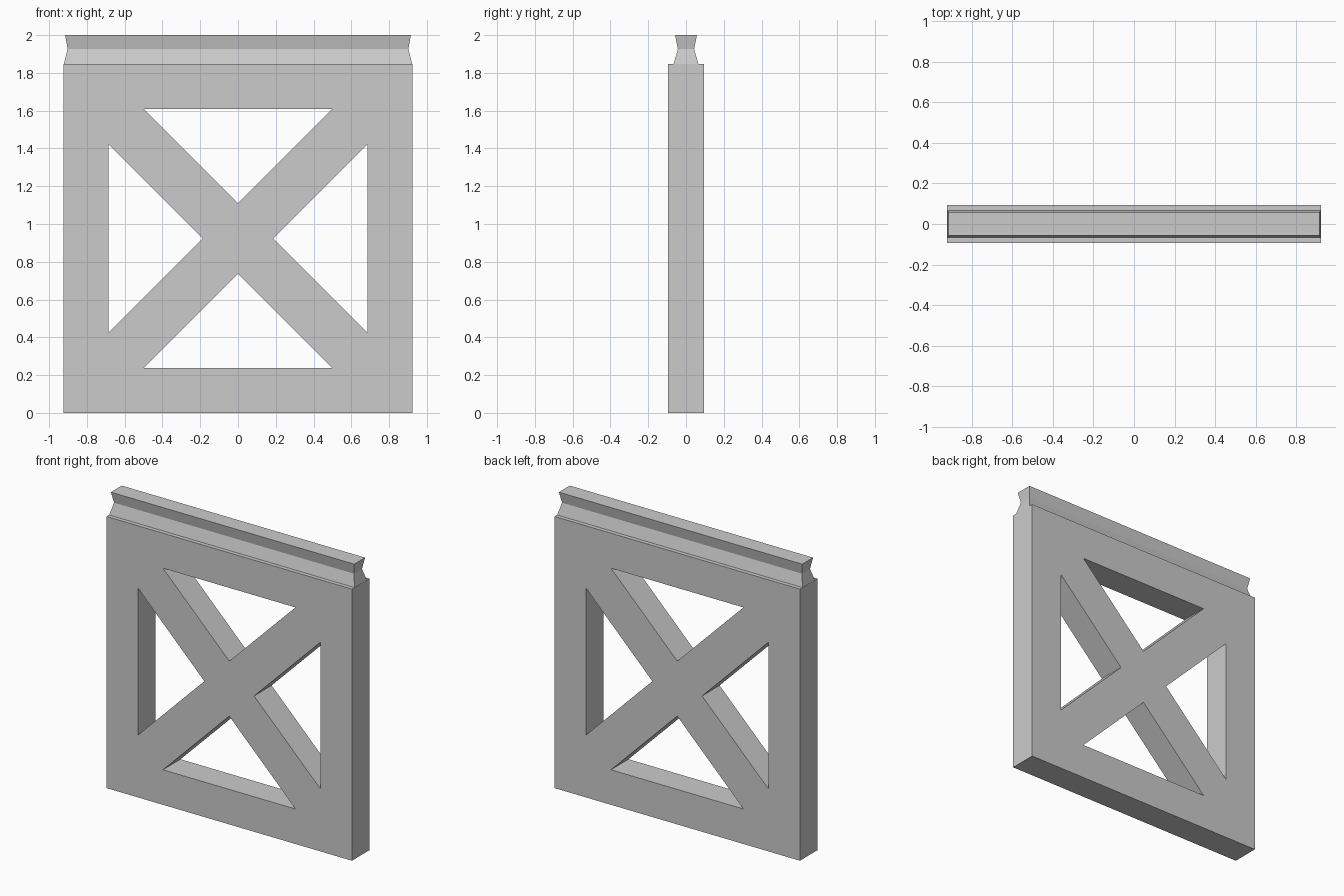
import bpy, bmesh
from math import pi
from mathutils import Matrix, Vector

if "Cube" in bpy.data.objects:
    bpy.data.objects.remove(bpy.data.objects["Cube"])

HALF = 0.923      # half the panel width and height
DEPTH = 0.188     # panel thickness
INNER = 0.685     # centre to inside edge of the frame
BASE = 0.498      # half the long side of each triangular opening
APEX = 0.187      # centre to the tip of each opening


def make_object(name, bm):
    bmesh.ops.recalc_face_normals(bm, faces=bm.faces)
    mesh = bpy.data.meshes.new(name)
    bm.to_mesh(mesh)
    bm.free()
    obj = bpy.data.objects.new(name, mesh)
    bpy.context.collection.objects.link(obj)
    return obj


# Cross-braced panel: one quarter turned four times about the centre
bm = bmesh.new()
quarters = []
for k in range(4):
    turn = Matrix.Rotation(k * pi / 2, 4, 'Y')
    points = [(-HALF, HALF), (-BASE, INNER), (BASE, INNER), (0, APEX)]
    quarters.append([bm.verts.new(turn @ Vector((x, 0, z))) for x, z in points])
for k in range(4):
    corner, left, right, tip = quarters[k]
    corner2, left2, right2, tip2 = quarters[(k + 1) % 4]
    bm.faces.new((corner, corner2, right, left))           # frame side
    bm.faces.new((corner2, left2, tip2, tip, right))       # diagonal arm
bm.faces.new([q[3] for q in quarters])                     # brace crossing
panel = make_object("braced_panel", bm)
panel.location.z = HALF
thickness = panel.modifiers.new("thickness", 'SOLIDIFY')
thickness.thickness = DEPTH
thickness.offset = 0

# Waisted top rail: rectangles stacked by half width, half depth, height
bm = bmesh.new()
rings = []
for w, d, z in [(0.922, 0.066, 2 * HALF), (0.902, 0.043, 1.926), (0.915, 0.058, 2.0)]:
    rings.append([bm.verts.new((sx * w, sy * d, z))
                  for sx, sy in [(-1, -1), (1, -1), (1, 1), (-1, 1)]])
for low, high in zip(rings, rings[1:]):
    for i in range(4):
        j = (i + 1) % 4
        bm.faces.new((low[i], low[j], high[j], high[i]))
bm.faces.new(rings[0][::-1])
bm.faces.new(rings[-1])
make_object("top_rail", bm)
